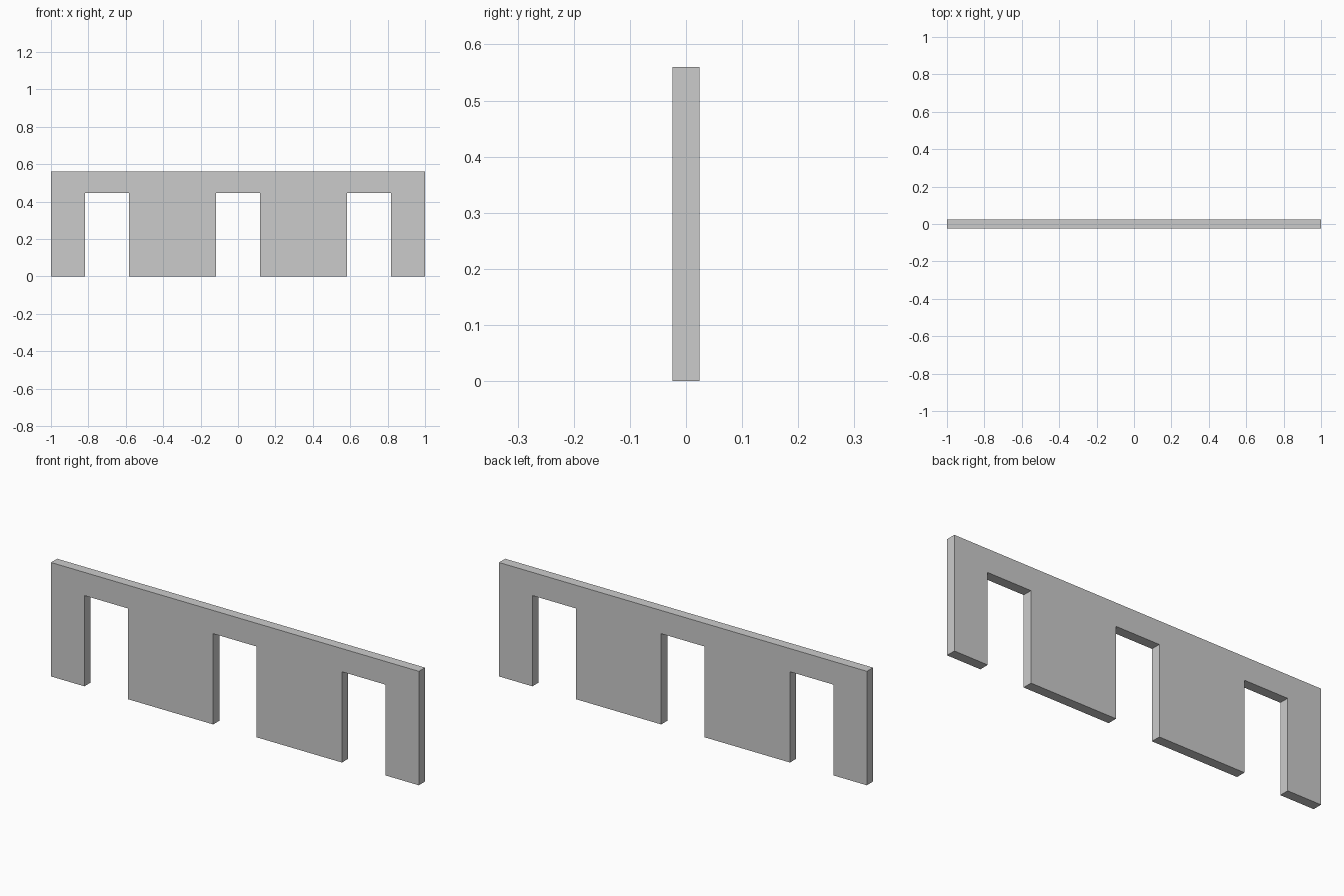
import bpy, bmesh
from mathutils import Vector

if "Cube" in bpy.data.objects:
    bpy.data.objects.remove(bpy.data.objects["Cube"])

WIDTH, HEIGHT, THICK = 2.0, 0.56, 0.048
DOOR_W, DOOR_H = 0.236, 0.446
DOOR_CENTRES = (-0.7, 0.0, 0.7)

# Wall outline: along the floor, stepping up around each doorway, then over the top
outline = [(-WIDTH / 2, 0)]
for c in DOOR_CENTRES:
    l, r = c - DOOR_W / 2, c + DOOR_W / 2
    outline += [(l, 0), (l, DOOR_H), (r, DOOR_H), (r, 0)]
outline += [(WIDTH / 2, 0), (WIDTH / 2, HEIGHT), (-WIDTH / 2, HEIGHT)]

# Extrude the outline through the wall thickness
bm = bmesh.new()
face = bm.faces.new([bm.verts.new((x, -THICK / 2, z)) for x, z in outline])
ext = bmesh.ops.extrude_face_region(bm, geom=[face], use_keep_orig=True)
verts = [g for g in ext["geom"] if isinstance(g, bmesh.types.BMVert)]
bmesh.ops.translate(bm, verts=verts, vec=Vector((0, THICK, 0)))
bmesh.ops.recalc_face_normals(bm, faces=bm.faces)

mesh = bpy.data.meshes.new("wall_with_doorways")
bm.to_mesh(mesh)
bm.free()
wall = bpy.data.objects.new("wall_with_doorways", mesh)
bpy.context.collection.objects.link(wall)
